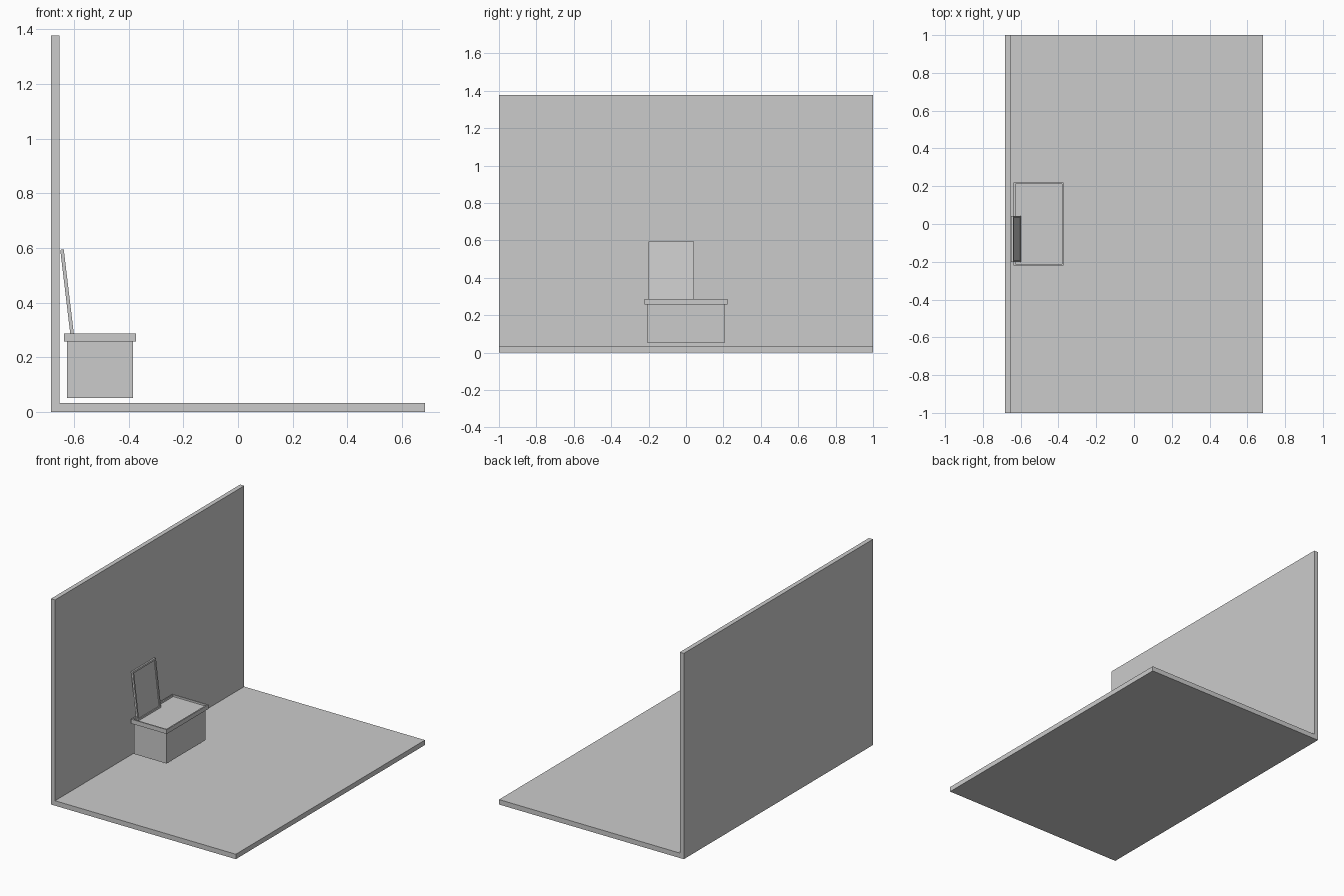
import bpy, bmesh, math
from mathutils import Matrix

if "Cube" in bpy.data.objects:
    bpy.data.objects.remove(bpy.data.objects["Cube"])


def finish(name, bm):
    bmesh.ops.recalc_face_normals(bm, faces=bm.faces)
    mesh = bpy.data.meshes.new(name)
    bm.to_mesh(mesh)
    bm.free()
    obj = bpy.data.objects.new(name, mesh)
    bpy.context.collection.objects.link(obj)
    return obj


def box_bm(lo, hi):
    bm = bmesh.new()
    size = [b - a for a, b in zip(lo, hi)]
    mid = [(a + b) / 2 for a, b in zip(lo, hi)]
    bmesh.ops.create_cube(bm, size=1, matrix=Matrix.Translation(mid) @ Matrix.Diagonal((*size, 1)))
    return bm


def recess(bm, axis, rim, depth):
    """Inset the face at the far end of an axis and push it inwards."""
    face = max(bm.faces, key=lambda f: f.calc_center_median()[axis])
    normal = face.normal.copy()
    for thickness, move in ((rim, 0), (0.0003, depth)):
        bmesh.ops.inset_region(bm, faces=[face], thickness=thickness)
        bmesh.ops.translate(bm, verts=face.verts, vec=-normal * move)


# Floor and back wall as one L-shaped profile
bm = bmesh.new()
profile = [(-0.684, 0), (0.684, 0), (0.684, 0.033), (-0.654, 0.033), (-0.654, 1.377), (-0.684, 1.377)]
face = bm.faces.new([bm.verts.new((x, -1, z)) for x, z in profile])
ext = bmesh.ops.extrude_face_region(bm, geom=[face])
bmesh.ops.translate(bm, verts=[v for v in ext["geom"] if isinstance(v, bmesh.types.BMVert)], vec=(0, 2, 0))
finish("floor_and_wall", bm)

# Cabinet body, raised slightly above the floor
finish("cabinet_body", box_bm((-0.626, -0.207, 0.051), (-0.384, 0.207, 0.258)))

# Cabinet top with a raised rim
bm = box_bm((-0.637, -0.221, 0.257), (-0.373, 0.221, 0.286))
bm.normal_update()
recess(bm, 2, 0.012, 0.012)
finish("cabinet_top", bm)

# Framed mirror leaning back against the wall
bm = box_bm((-0.0065, -0.122, 0), (0.0065, 0.122, 0.322))
bm.normal_update()
recess(bm, 0, 0.016, 0.006)
mirror = finish("leaning_mirror", bm)
mirror.location = (-0.606, -0.079, 0.274)
mirror.rotation_euler = (0, math.radians(-6.8), 0)
